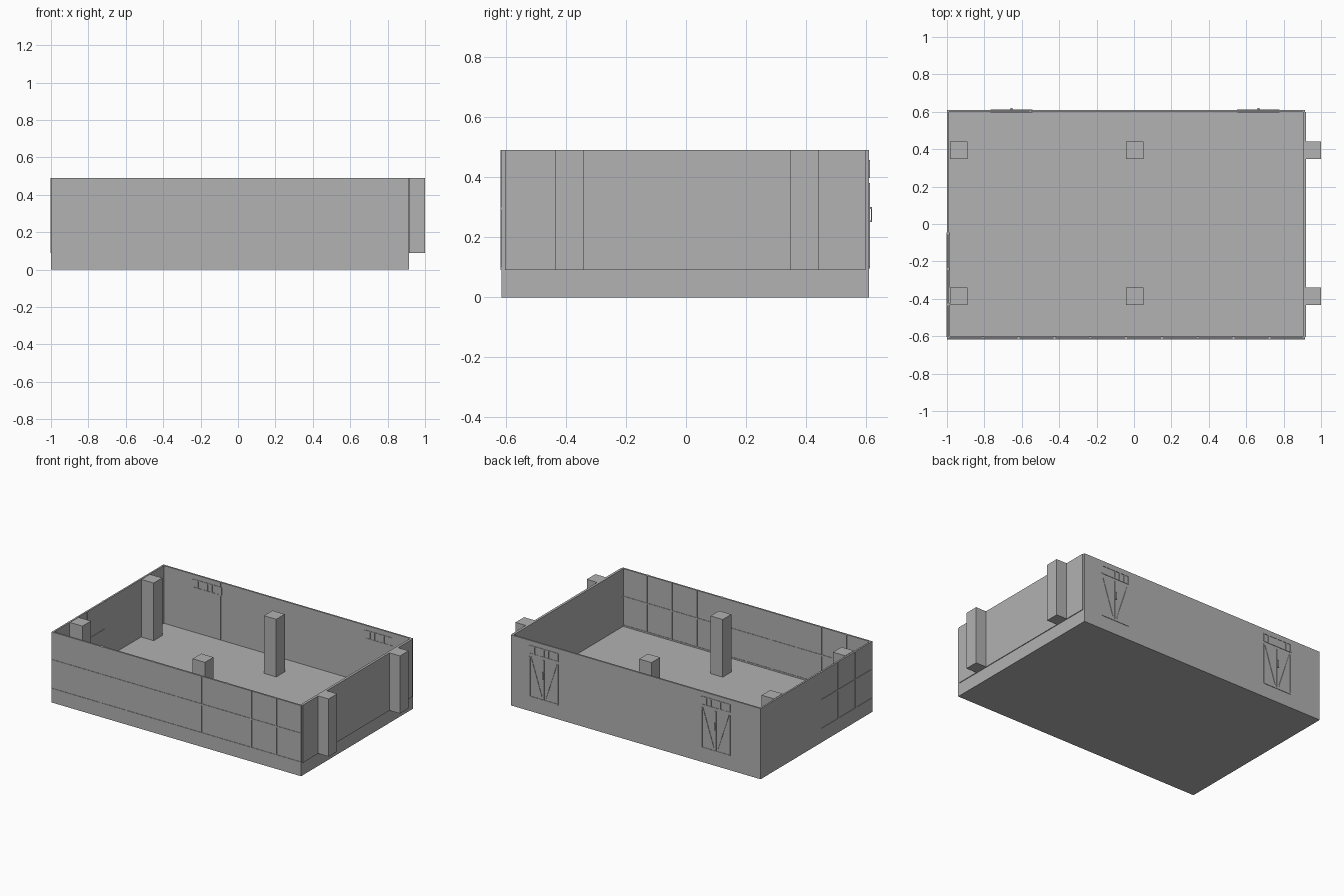
import bpy
import bmesh
from math import atan2, hypot
from mathutils import Matrix, Vector

cube = bpy.data.objects.get("Cube")
if cube:
    bpy.data.objects.remove(cube, do_unlink=True)

GREY = (0.445, 0.445, 0.445, 1)
mat = bpy.data.materials.new("plain grey")
mat.use_nodes = True
mat.diffuse_color = GREY
mat.node_tree.nodes["Principled BSDF"].inputs["Base Color"].default_value = GREY


def build(name, boxes, bars=()):
    """One object from (x0, x1, y0, y1, z0, z1) boxes and slanted bars."""
    bm = bmesh.new()
    for x0, x1, y0, y1, z0, z1 in boxes:
        m = Matrix.Translation(((x0 + x1) / 2, (y0 + y1) / 2, (z0 + z1) / 2))
        m @= Matrix.Diagonal((x1 - x0, y1 - y0, z1 - z0, 1))
        bmesh.ops.create_cube(bm, size=1, matrix=m)
    for ax, az, bx, bz, y, width, depth in bars:
        m = Matrix.Translation(Vector(((ax + bx) / 2, y, (az + bz) / 2)))
        m @= Matrix.Rotation(-atan2(bz - az, bx - ax), 4, 'Y')
        m @= Matrix.Diagonal((hypot(bx - ax, bz - az), depth, width, 1))
        bmesh.ops.create_cube(bm, size=1, matrix=m)
    mesh = bpy.data.meshes.new(name)
    bm.to_mesh(mesh)
    bm.free()
    mesh.materials.append(mat)
    obj = bpy.data.objects.new(name, mesh)
    bpy.context.collection.objects.link(obj)
    return obj


LEFT, RIGHT, FRONT, BACK = -1.0, 0.915, -0.615, 0.61
FLOOR, MID, TOP = 0.09, 0.295, 0.49
T = 0.012      # wall thickness
P = 0.003      # how far trim stands proud
W = 0.005      # half width of a glazing bar

# Floor slab and the four walls
build("floor_slab", [(LEFT, RIGHT, FRONT, BACK, 0, FLOOR)])
build("front_wall", [(LEFT, RIGHT, FRONT, FRONT + T, FLOOR, TOP)])
build("back_wall", [(LEFT, RIGHT, BACK - T, BACK, FLOOR, TOP)])
build("right_end_wall", [(LEFT, LEFT + T, FRONT + T, BACK - T, FLOOR, TOP)])
build("left_end_wall", [(RIGHT - T, RIGHT + 0.005, FRONT + T, BACK - T, FLOOR, TOP)])

# Front glazing grid, with fewer uprights showing outside
step = (RIGHT - LEFT) / 10
inner, outer = [], []
for i in range(1, 10):
    x = LEFT + i * step
    inner.append((x - W, x + W, FRONT + T, FRONT + T + P, FLOOR, TOP))
    if i % 3 != 1 or i == 10:
        outer.append((x - W, x + W, FRONT - P, FRONT, FLOOR, TOP))
for z in (FLOOR + W, MID):
    inner.append((LEFT + T, RIGHT - T, FRONT + T, FRONT + T + P, z - W, z + W))
    outer.append((LEFT, RIGHT, FRONT - P, FRONT, z - W, z + W))
build("front_glazing_bars_inside", inner)
build("front_glazing_bars_outside", outer)

# Glazing grid on the front half of one end wall
edge = -0.05
end_bars = []
for i in range(3):
    y = edge - i * 0.19
    end_bars.append((LEFT - P, LEFT + T + P, y - W, y + W, FLOOR, TOP))
for z in (FLOOR + W, MID):
    end_bars.append((LEFT - P, LEFT + T + P, FRONT + T, edge, z - W, z + W))
build("end_glazing_bars", end_bars)

# Square pillars
H = 0.047
for row, y in (("front", -0.387), ("back", 0.395)):
    for place, x in (("right", -0.938), ("middle", 0.003), ("left", 0.953)):
        build(f"{row}_{place}_pillar", [(x - H, x + H, y - H, y + H, FLOOR, TOP)])

# Double doors: frame, centre seam, braces, slotted transom and handles
for side, cx in (("left", 0.665), ("right", -0.655)):
    hw, head, sill, low, high = 0.108, 0.38, 0.1, 0.4, 0.455
    trim = [(cx + s * hw - W, cx + s * hw + W, BACK, BACK + P, sill, head)
            for s in (-1, 0, 1)]
    trim.append((cx - hw, cx + hw, BACK, BACK + P, sill - W, sill + W))
    braces = [(cx + s * 0.1, head, cx + s * 0.015, sill + 0.02, BACK + P / 2, 0.008, P)
              for s in (-1, 1)]
    build(f"{side}_door_trim", trim, braces)

    slots = []
    for y0, y1 in ((BACK, BACK + P), (BACK - T - P, BACK - T)):
        for z in (low, high):
            slots.append((cx - hw, cx + hw, y0, y1, z - 0.003, z + 0.003))
        for i in range(7):
            x = cx - hw + i * hw / 3
            slots.append((x - 0.004, x + 0.004, y0, y1, low, high))
    build(f"{side}_door_transom", slots)

    grip = [(cx - 0.006, cx + 0.006, BACK + 0.006, BACK + 0.01, 0.25, 0.3)]
    grip += [(cx - 0.006, cx + 0.006, BACK, BACK + 0.008, z, z + 0.006)
             for z in (0.25, 0.294)]
    build(f"{side}_door_handle", grip)

# Door jamb line on the inside of the back wall
build("inside_door_jamb", [(-0.56, -0.55, BACK - T - P, BACK - T, FLOOR, TOP)])
